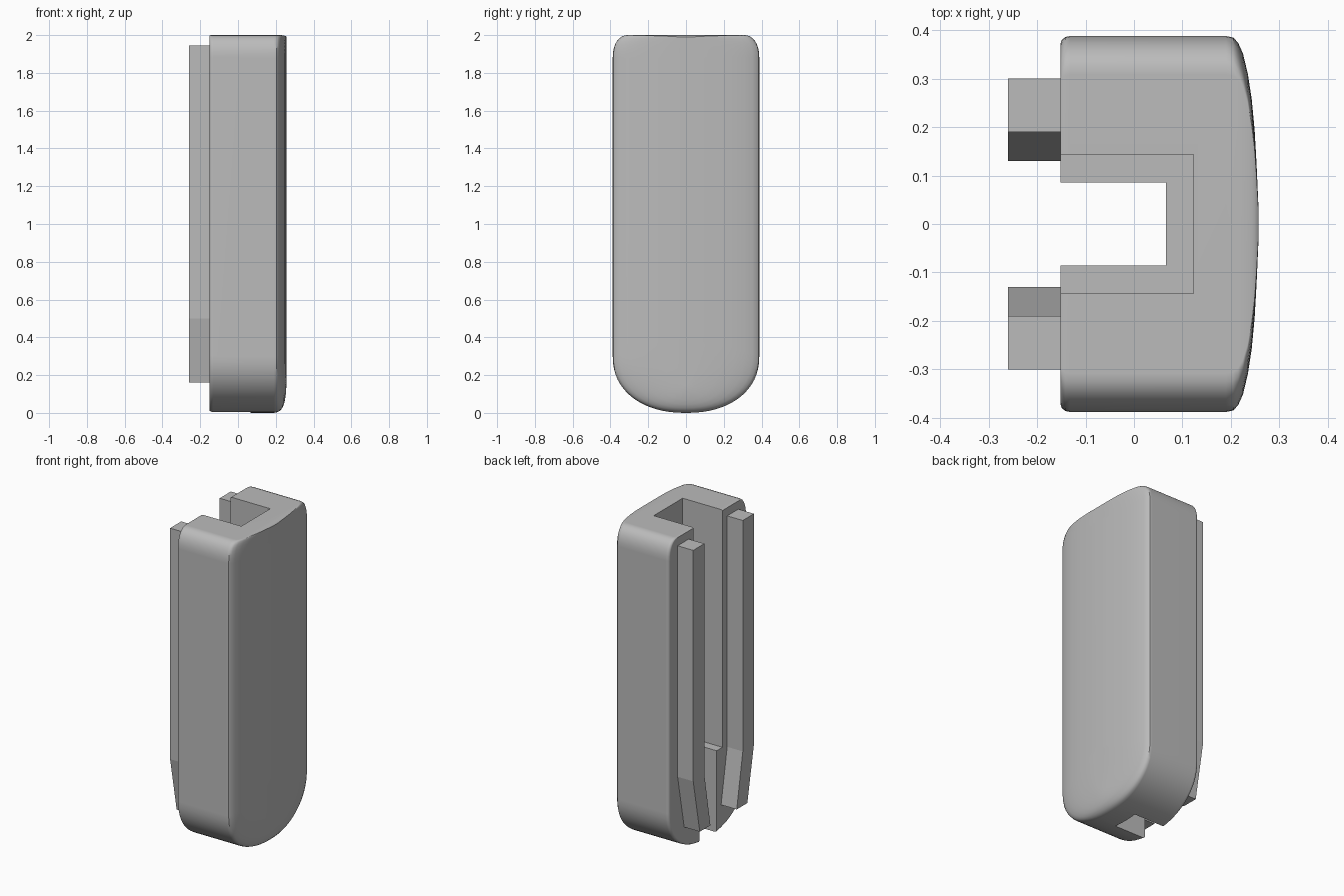
import bpy, bmesh, math

cube = bpy.data.objects.get("Cube")
if cube:
    bpy.data.objects.remove(cube, do_unlink=True)

grey = bpy.data.materials.new("light grey")
grey.use_nodes = True
COLOUR = (0.5, 0.5, 0.5, 1)
grey.diffuse_color = COLOUR
grey.node_tree.nodes["Principled BSDF"].inputs["Base Color"].default_value = COLOUR


def add_object(name, bm):
    bmesh.ops.recalc_face_normals(bm, faces=bm.faces)
    mesh = bpy.data.meshes.new(name)
    bm.to_mesh(mesh)
    bm.free()
    mesh.materials.append(grey)
    obj = bpy.data.objects.new(name, mesh)
    bpy.context.collection.objects.link(obj)
    return obj


def loft(name, rings):
    """Skin matching loops of points and cap both ends."""
    bm = bmesh.new()
    loops = [[bm.verts.new(p) for p in ring] for ring in rings]
    for a, b in zip(loops, loops[1:]):
        for i in range(len(a)):
            j = (i + 1) % len(a)
            bm.faces.new((a[i], a[j], b[j], b[i]))
    bm.faces.new(loops[0])
    bm.faces.new(loops[-1])
    return add_object(name, bm)


def box(name, x0, x1, half_y, z0, z1):
    outline = [(-half_y, z0), (half_y, z0), (half_y, z1), (-half_y, z1)]
    return loft(name, [[(x, y, z) for y, z in outline] for x in (x0, x1)])


def rounded(steps, power):
    """Quarter superellipse from (0, 1) to (1, 0)."""
    angles = [math.pi / 2 * i / steps for i in range(steps + 1)]
    return [(max(math.sin(a), 0) ** (2 / power), max(math.cos(a), 0) ** (2 / power))
            for a in angles]


# Body outline seen from the side: bowed bottom, rounded top corners
HALF, BOW, POWER = 0.388, 0.3, 2.2
half = [(HALF * s, BOW * (1 - c)) for s, c in rounded(16, POWER)]
half += [(HALF - 0.08 * (1 - c), 1.88 + 0.12 * s) for s, c in rounded(8, POWER)]
outline = half + [(-y, z) for y, z in reversed(half[1:])]

# Body sections: x, half width, bottom lift, top drop
sections = [
    (-0.152, 0.372, 0.010, 0.004), (-0.149, 0.380, 0.005, 0.002),
    (-0.142, 0.386, 0.001, 0), (-0.132, HALF, 0, 0),
    (0.190, HALF, 0, 0), (0.205, 0.385, 0.003, 0),
    (0.215, 0.374, 0.007, 0), (0.225, 0.352, 0.014, 0),
    (0.235, 0.310, 0.026, 0.001), (0.243, 0.258, 0.045, 0.002),
    (0.249, 0.195, 0.070, 0.004), (0.253, 0.125, 0.100, 0.006),
    (0.257, 0.035, 0.150, 0.010),
]
body = loft("body", [
    [(x, y * w / HALF, z + lift * (1 - z / 2) - drop * z / 2) for y, z in outline]
    for x, w, lift, drop in sections])

# Channel: narrow slot all the way down, wide pocket above a ledge
for cutter in (box("slot_cutter", -0.4, 0.066, 0.086, -0.5, 2.5),
               box("pocket_cutter", -0.5, 0.123, 0.143, 0.515, 2.6)):
    cutter.hide_render = True
    cut = body.modifiers.new("cut", "BOOLEAN")
    cut.operation = "DIFFERENCE"
    cut.solver = "EXACT"
    cut.object = cutter
    bpy.context.view_layer.objects.active = body
    bpy.ops.object.modifier_apply(modifier=cut.name)
    bpy.data.objects.remove(cutter, do_unlink=True)

bpy.ops.object.select_all(action="DESELECT")
body.select_set(True)
bpy.context.view_layer.objects.active = body
bpy.ops.object.shade_smooth_by_angle(angle=math.radians(35))
weighted = body.modifiers.new("weighted normals", "WEIGHTED_NORMAL")
weighted.keep_sharp = True

# Rails on the back face, bending inwards at the lower end
rail = [(0.19, 1.945), (0.30, 1.945), (0.30, 0.50),
        (0.235, 0.16), (0.13, 0.16), (0.19, 0.50)]
for side, name in ((1, "back_rail"), (-1, "front_rail")):
    loft(name, [[(x, side * y, z) for y, z in rail] for x in (-0.26, -0.148)])
